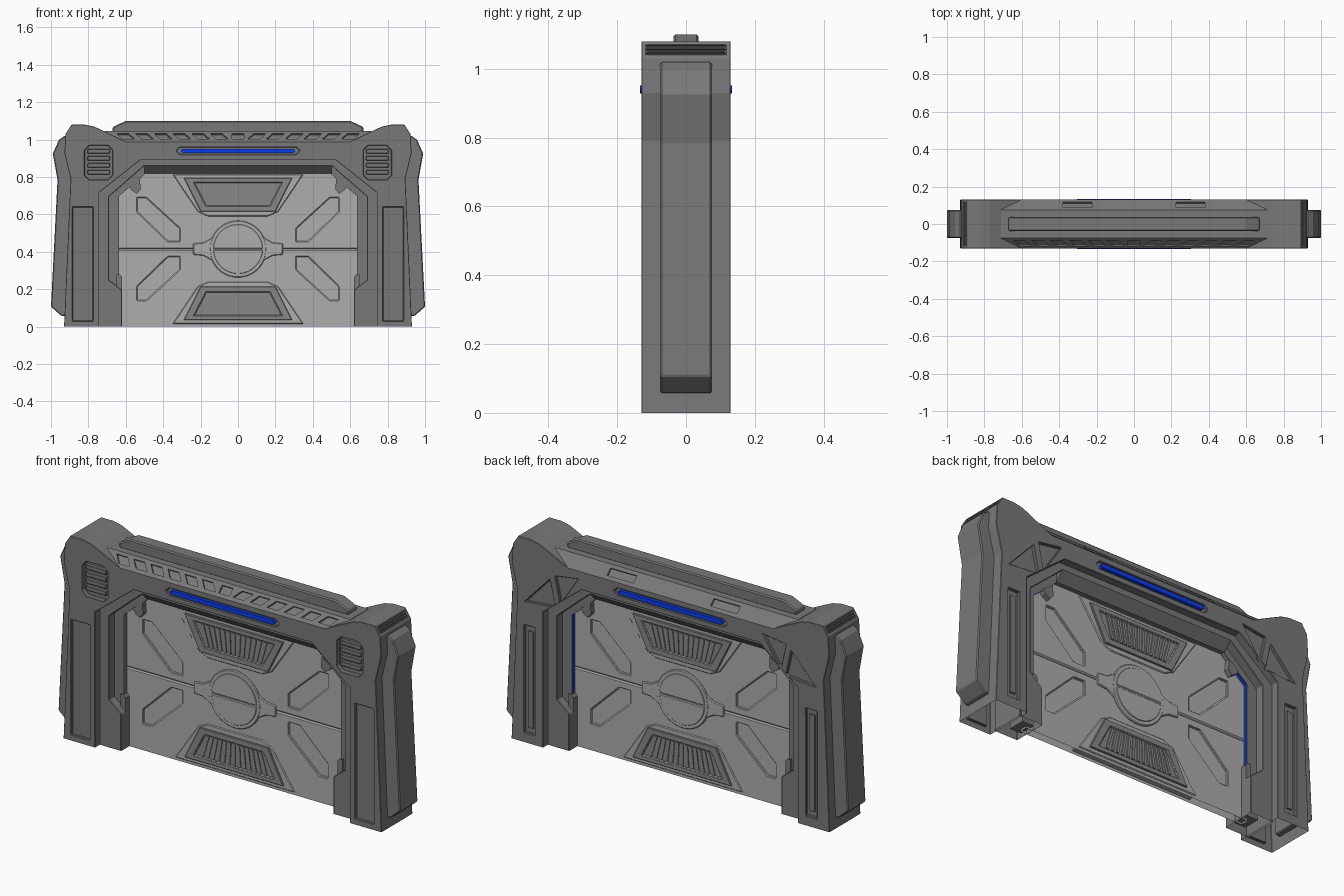
import bpy, bmesh
from math import cos, sin, pi, radians
from mathutils import Matrix

if "Cube" in bpy.data.objects:
    bpy.data.objects.remove(bpy.data.objects["Cube"])


def mx(pts):
    return [(-x, z) for x, z in pts]


def mz(pts):
    return [(x, 0.83 - z) for x, z in pts]


def rect(x0, x1, z0, z1, c=0.0):
    if not c:
        return [(x0, z0), (x1, z0), (x1, z1), (x0, z1)]
    return [(x0 + c, z0), (x1 - c, z0), (x1, z0 + c), (x1, z1 - c),
            (x1 - c, z1), (x0 + c, z1), (x0, z1 - c), (x0, z0 + c)]


def arch(outer, inner):
    """Symmetric arch from left half outlines listed bottom to top."""
    return outer + mx(outer[::-1]) + mx(inner) + inner[::-1]


def material(name, *rgb):
    m = bpy.data.materials.new(name)
    m.diffuse_color = (*rgb, 1)
    m.use_nodes = True
    m.node_tree.nodes["Principled BSDF"].inputs["Base Color"].default_value = m.diffuse_color
    return m


blue = material("blue_light", 0.003, 0.045, 0.85)
dark = material("dark_metal", .19, .19, .19)
mid = material("vent_metal", .25, .25, .25)
pale = material("door_metal", .42, .42, .42)


class Part:
    """Collects prisms: x-z outlines extruded along y."""
    def __init__(self):
        self.bm = bmesh.new()

    def prism(self, pts, y0, y1, m=Matrix()):
        a = [self.bm.verts.new(m @ Matrix.Translation((x, y0, z)).translation) for x, z in pts]
        b = [self.bm.verts.new(m @ Matrix.Translation((x, y1, z)).translation) for x, z in pts]
        n = len(pts)
        self.bm.faces.new(a)
        self.bm.faces.new(b[::-1])
        for i in range(n):
            self.bm.faces.new((a[i], b[i], b[(i + 1) % n], a[(i + 1) % n]))
        return self

    def pair(self, pts, y0, y1, m=Matrix()):
        """Prism mirrored left and right."""
        self.prism(pts, y0, y1, m)
        return self.prism(pts, y0, y1, Matrix.Scale(-1, 4, (1, 0, 0)) @ m)

    def faces2(self, pts, y0, y1):
        """Same prism on front and back."""
        self.prism(pts, -y1, -y0)
        return self.prism(pts, y0, y1)

    def make(self, name, cut=None, mat=dark, open_bottom=False, bevel=0.0):
        def obj(part, nm):
            bmesh.ops.recalc_face_normals(part.bm, faces=part.bm.faces)
            me = bpy.data.meshes.new(nm)
            part.bm.to_mesh(me)
            part.bm.free()
            o = bpy.data.objects.new(nm, me)
            bpy.context.collection.objects.link(o)
            return o
        ob = obj(self, name)
        if cut:
            c = obj(cut, "cutter")
            c.hide_render = True
            md = ob.modifiers.new("cut", 'BOOLEAN')
            md.operation, md.solver, md.object = 'DIFFERENCE', 'EXACT', c
            dg = bpy.context.evaluated_depsgraph_get()
            me = bpy.data.meshes.new_from_object(ob.evaluated_get(dg))
            ob.modifiers.clear()
            ob.data = me
            bpy.data.objects.remove(c)
        if open_bottom:
            bm = bmesh.new()
            bm.from_mesh(ob.data)
            low = [f for f in bm.faces if all(v.co.z < 1e-4 for v in f.verts)]
            bmesh.ops.delete(bm, geom=low, context='FACES_ONLY')
            bm.to_mesh(ob.data)
            bm.free()
        if bevel:
            md = ob.modifiers.new("bevel", 'BEVEL')
            md.width, md.segments, md.angle_limit = bevel, 1, radians(40)
        ob.data.materials.clear()
        ob.data.materials.append(mat)
        return ob


# Main arch frame with recesses for vents, panels and lights
outer = [(-.93, 0), (-.895, .79), (-.928, .93), (-.922, 1.03), (-.89, 1.08),
         (-.82, 1.08), (-.77, 1.07), (-.73, 1.052), (-.6, .99)]
frame = Part().prism(arch(outer, [(-.745, 0), (-.745, .715), (-.52, .893)]), -.13, .13)
cut = Part()
cut.pair(rect(-.885, -.775, .03, .64), -.15, -.117)
cut.pair(rect(-.82, -.67, .785, .97, .025), -.15, -.105)
cut.pair(rect(-.857, -.79, .05, .62), .115, .15)
cut.pair([(.85, .745), (.705, .90), (.675, .76)], .115, .15)
cut.pair([(.645, .785), (.54, .945), (.675, .925)], .115, .15)
cut.faces2(rect(-.33, .33, .92, .96, .018), .118, .15)
for t in (.3, .52, .74):        # corner grooves on the outer chamfer
    cx, cz = .922 - .032 * t, 1.03 + .05 * t
    m = Matrix.Translation((cx, 0, cz)) @ Matrix.Rotation(radians(-32), 4, 'Y')
    cut.pair(rect(-.01, .02, -.0035, .0035), -.115, .115, m)
frame.make("main_frame", cut, open_bottom=True, bevel=.003)

# Corner vent slats and raised slot strips on the back of the pillars
slats = Part()
for i in range(4):
    z = .826 + i * .037
    slats.pair(rect(-.805, -.685, z - .012, z + .012), -.124, -.1)
slats.make("corner_vent_slats", bevel=.003)
Part().pair(rect(-.838, -.808, .08, .59), .11, .124).make("rear_pillar_strips")

# Chamfered lintel cap with slanted slots in front, two slots behind
turn = Matrix.Rotation(radians(90), 4, 'Z')
cap = Part().prism([(-.13, .99), (.13, .99), (.075, 1.045), (-.075, 1.045)], -.71, .71, turn)
cut = Part()
m = Matrix.Translation((0, -.1025, 1.0175)) @ Matrix.Rotation(radians(-45), 4, 'X')
for i in range(-6, 7):
    k = (i > 0) - (i < 0)
    x = i * .1
    cut.prism([(x - .032 - k * .017, -.02), (x + .032 - k * .017, -.02),
               (x + .032 + k * .017, .022), (x - .032 + k * .017, .022)], -.03, .011, m)
m = Matrix.Translation((0, .1025, 1.0175)) @ Matrix.Rotation(radians(45), 4, 'X')
cut.pair(rect(.225, .38, -.02, .02), -.011, .03, m)
cap.make("lintel_cap", cut)

# Top rail
Part().prism([(-.67, 1.04), (-.67, 1.068), (-.6, 1.1), (.6, 1.1), (.67, 1.068), (.67, 1.04)],
             -.037, .037).make("top_rail", bevel=.006)

# Side guards
Part().pair([(-.9, .058), (-.945, .058), (-1, .107), (-.965, .785), (-.99, .925),
             (-.957, 1.0), (-.925, 1.022), (-.88, .93), (-.88, .79)],
            -.075, .075).make("side_guards", bevel=.005)

# Stepped inner trims around the opening
Part().prism(arch([(-.755, 0), (-.755, .72), (-.525, .9)],
                  [(-.62, 0), (-.62, .195), (-.655, .225), (-.69, .25),
                   (-.69, .695), (-.5, .86)]), -.09, .09).make("inner_trim", open_bottom=True, bevel=.003)
Part().prism(arch([(-.7, .01), (-.7, .7), (-.505, .87)],
                  [(-.635, .01), (-.635, .70), (-.525, .79), (-.495, .82)]),
             -.045, .045).make("door_jamb")
Part().prism([(-.09, .862), (-.045, .818), (.045, .818), (.09, .862)], -.5, .5,
             turn).make("lintel_underside")
clips = Part().pair([(-.58, .75), (-.525, .79), (-.52, .735), (-.54, .71), (-.57, .73)], -.05, .05)
clips.pair([(-.65, .19), (-.62, .19), (-.62, .265), (-.632, .28), (-.65, .28)], -.055, .055)
clips.make("jamb_clips")

# Lights: lintel bars and thin strips on the inward face of the jambs
Part().faces2(rect(-.305, .305, .929, .951, .008), .112, .134).make("lintel_lights", mat=blue)
Part().pair([(-.638, .285), (-.638, .702), (-.56, .766), (-.558, .7605), (-.6325, .699), (-.6325, .285)],
            .027, .041).make("rear_jamb_lights", mat=blue)

# Door panel with angled slots, centre seam and vent wells
slot = [(-.54, .69), (-.49, .69), (-.31, .525), (-.31, .455), (-.375, .455), (-.54, .615)]
door = Part().prism(rect(-.66, .66, 0, .84), -.022, .022)
cut = Part()
for f in (slot, mz(slot)):
    for g in (f, mx(f)):
        cut.faces2(g, .012, .05)
cut.faces2(rect(-.64, .64, .411, .419), .016, .05)
door.make("door_panel", cut, mat=pale, open_bottom=True, bevel=.003)

# Trapezoid door vents: outer step, raised rim and slats
step = [(-.35, .815), (-.215, .615), (-.16, .59), (.16, .59), (.215, .615), (.35, .815)]
rim = [(-.29, .795), (-.2, .615), (.2, .615), (.29, .795)]
well = [(-.235, .77), (-.17, .645), (.17, .645), (.235, .77)]
steps, rims, wells, bars = Part(), Part(), Part(), Part()
for f in (lambda p: p, mz):
    steps.prism(f(step), -.027, .027)
    rims.prism(f(rim), -.036, .036)
    wells.faces2(f(well), .029, .06)
    for i in range(-6, 7):
        a, b = i * .0255, i * .031
        bars.faces2(f([(a - .007, .65), (a + .007, .65), (b + .007, .765), (b - .007, .765)]), .028, .034)
steps.make("vent_steps", mat=pale, bevel=.004)
rims.make("vent_rims", wells, mat=mid, bevel=.003)
bars.make("vent_bars", mat=mid)


# Central lock hub
def disc(r, n=48):
    return [(r * cos(2 * pi * i / n), .415 + r * sin(2 * pi * i / n)) for i in range(n)]


arm = [(-.14, .355), (-.185, .38), (-.24, .385), (-.24, .445), (-.185, .45), (-.14, .475)]
Part().prism(arm + mx(arm[::-1]), -.03, .03).make("lock_arms", mat=pale, bevel=.004)
Part().prism(disc(.152), -.031, .031).make("lock_ring", mat=pale, bevel=.004)
lock = Part().prism(disc(.132), -.035, .035)
lock.make("lock_disc", Part().faces2(rect(-.2, .2, .410, .420), .031, .06), mat=pale, bevel=.003)
